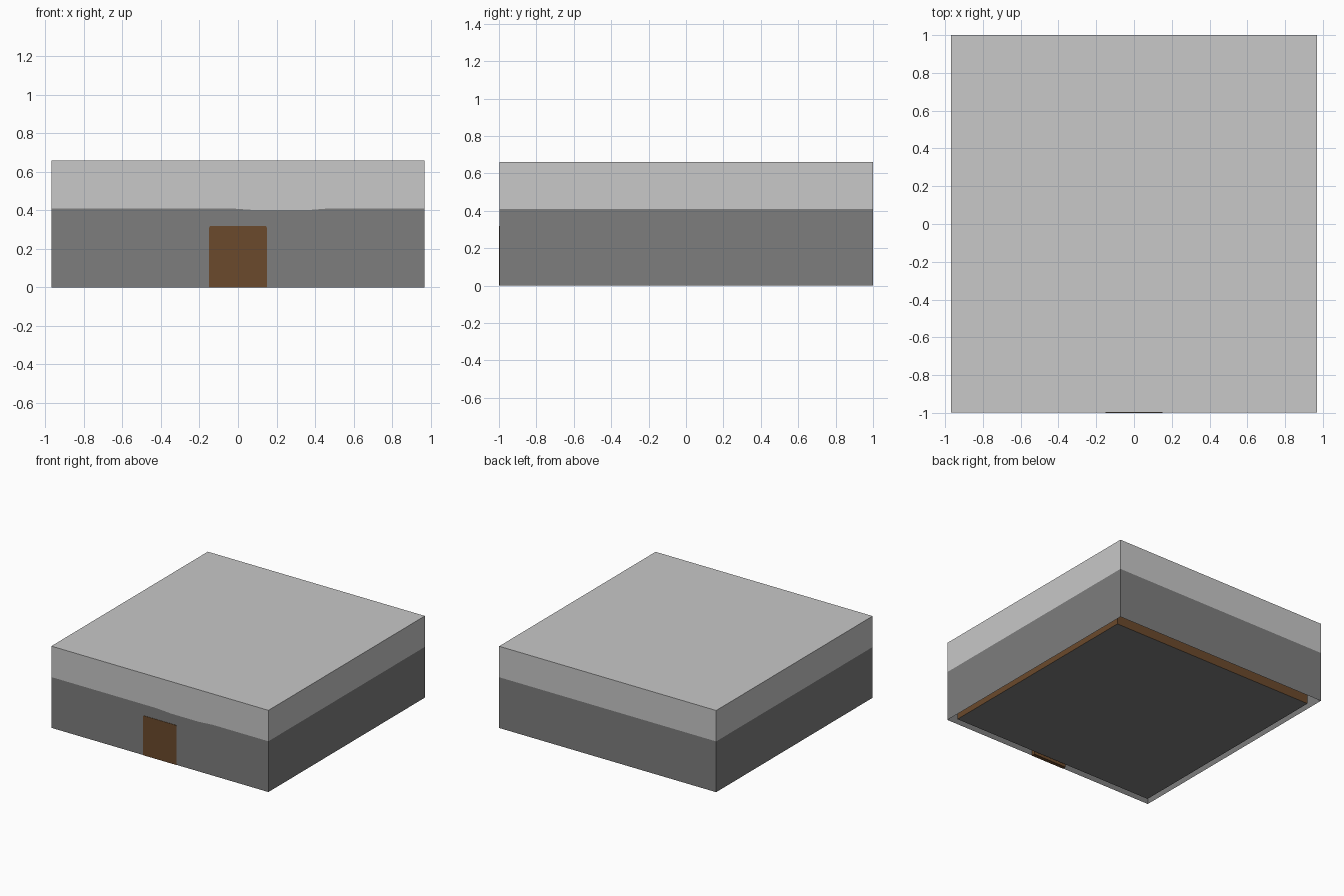
import bpy, bmesh

if "Cube" in bpy.data.objects:
    bpy.data.objects.remove(bpy.data.objects["Cube"])


def material(name, rgb):
    m = bpy.data.materials.new(name)
    m.diffuse_color = (*rgb, 1)
    m.use_nodes = True
    m.node_tree.nodes["Principled BSDF"].inputs["Base Color"].default_value = m.diffuse_color
    return m


LIGHT = material("light grey", (0.58, 0.58, 0.58))
DARK = material("dark grey", (0.208, 0.208, 0.208))
BROWN = material("brown wood", (0.147, 0.068, 0.025))


def make_object(name, bm, mats):
    me = bpy.data.meshes.new(name)
    bm.to_mesh(me)
    bm.free()
    for m in mats:
        me.materials.append(m)
    ob = bpy.data.objects.new(name, me)
    bpy.context.collection.objects.link(ob)
    return ob


def box(x0, x1, y0, y1, z0, z1):
    bm = bmesh.new()
    bmesh.ops.create_cube(bm, size=1)
    for v in bm.verts:
        v.co = ((x0, x1)[v.co.x > 0], (y0, y1)[v.co.y > 0], (z0, z1)[v.co.z > 0])
    return bm


X, Y0, Y1, TOP, SPLIT = 0.97, -0.997, 1.0, 0.66, 0.41

# Outer shell: two-tone walls and a flat roof, open underneath.
# The front colour line sags slightly right of the door.
sag = [(-0.03, SPLIT), (0.10, 0.401), (0.35, 0.401), (0.47, SPLIT)]
plan = [(-X, Y0, SPLIT)] + [(x, Y0, z) for x, z in sag]
plan += [(X, Y0, SPLIT), (X, Y1, SPLIT), (-X, Y1, SPLIT)]
bm = bmesh.new()
low = [bm.verts.new((x, y, 0)) for x, y, z in plan]
mid = [bm.verts.new(p) for p in plan]
high = [bm.verts.new((x, y, TOP)) for x, y, z in plan]
n = len(plan)
for i in range(n):
    j = (i + 1) % n
    bm.faces.new((low[i], low[j], mid[j], mid[i])).material_index = 1
    bm.faces.new((mid[i], mid[j], high[j], high[i])).material_index = 0
bm.faces.new(high).material_index = 0
make_object("walls_and_roof", bm, [LIGHT, DARK])

# Inner wooden body with a dark underside, seen through the gap from below
bm = box(-0.92, 0.92, -0.94, 0.905, 0, 0.6)
bm.normal_update()
for f in bm.faces:
    f.material_index = 1 if f.normal.z < -0.5 else 0
make_object("inner_body", bm, [BROWN, DARK])

# Front door with softened upper corners
bm = box(-0.15, 0.15, -1.0, -0.97, 0, 0.32)
corners = [e for e in bm.edges
           if all(v.co.z > 0.3 for v in e.verts)
           and abs(e.verts[0].co.x - e.verts[1].co.x) < 1e-4]
bmesh.ops.bevel(bm, geom=corners, offset=0.01, segments=2, affect='EDGES', profile=0.5)
make_object("door", bm, [BROWN])
